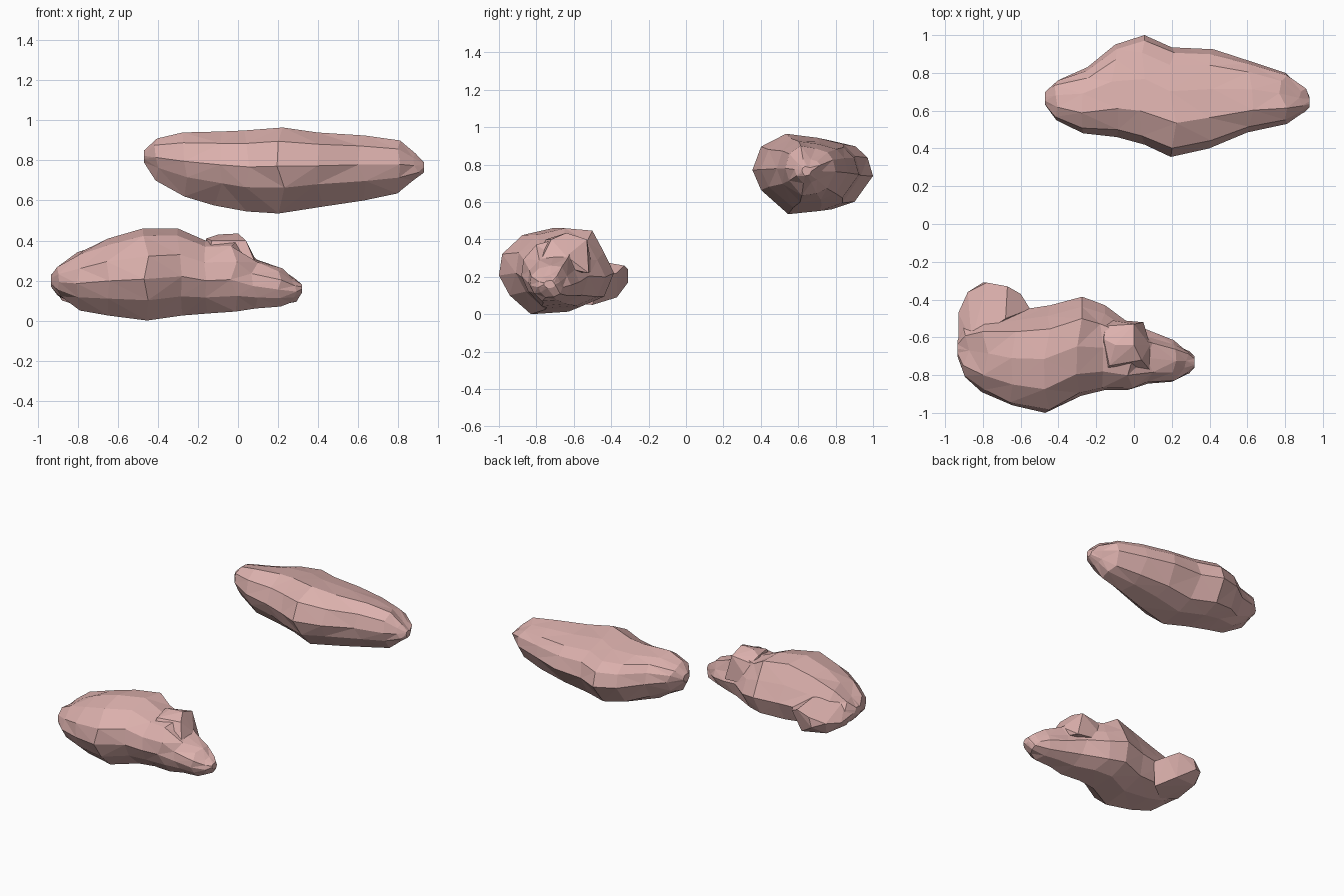
import bpy, bmesh, random

random.seed(4)
mat = bpy.data.materials.new("pink_stone")
mat.diffuse_color = (0.72, 0.44, 0.42, 1)


def finish(bm, name):
    bmesh.ops.recalc_face_normals(bm, faces=bm.faces[:])
    me = bpy.data.meshes.new(name)
    bm.to_mesh(me)
    bm.free()
    me.materials.append(mat)
    ob = bpy.data.objects.new(name, me)
    bpy.context.collection.objects.link(ob)
    return ob


def loft(name, sections, ring, jitter):
    """Skin a rock through (x, ymin, ymax, zmin, zmax) sections of a unit ring."""
    bm = bmesh.new()
    rows = []
    last = len(sections) - 1
    for i, (x, y0, y1, z0, z1) in enumerate(sections):
        row = []
        for u, v in ring:
            dx = 0 if i in (0, last) else random.uniform(-jitter, jitter)
            row.append(bm.verts.new((x + dx, y0 + u * (y1 - y0), z0 + v * (z1 - z0))))
        rows.append(row)
    n = len(ring)
    for a, b in zip(rows, rows[1:]):
        for k in range(n):
            bm.faces.new((a[k], a[(k + 1) % n], b[(k + 1) % n], b[k]))
    bm.faces.new(rows[0])
    bm.faces.new(rows[-1])
    bmesh.ops.triangulate(bm, faces=bm.faces[:])
    return finish(bm, name)


def hull(name, points):
    bm = bmesh.new()
    for p in points:
        bm.verts.new(p)
    bmesh.ops.convex_hull(bm, input=bm.verts[:])
    return finish(bm, name)


# upper rock: long smooth boulder
loft("upper_rock", [
    (-0.47, 0.63, 0.70, 0.79, 0.85),
    (-0.40, 0.55, 0.77, 0.70, 0.91),
    (-0.26, 0.48, 0.83, 0.62, 0.94),
    (-0.10, 0.46, 0.95, 0.575, 0.945),
    (0.04, 0.42, 1.00, 0.545, 0.95),
    (0.21, 0.355, 0.935, 0.535, 0.965),
    (0.41, 0.40, 0.925, 0.57, 0.94),
    (0.62, 0.485, 0.865, 0.60, 0.925),
    (0.79, 0.53, 0.80, 0.635, 0.90),
    (0.89, 0.58, 0.725, 0.70, 0.835),
    (0.93, 0.62, 0.67, 0.74, 0.79),
], [(0, .55), (.08, .84), (.31, 1), (.6, .95), (.84, .87), (.95, .72),
    (1, .48), (.83, .14), (.62, .04), (.33, 0), (.08, .3)], 0.022)

# lower rock: lumpy main body with a saddle and a tapered tip
loft("lower_rock", [
    (-0.935, -0.70, -0.62, 0.17, 0.23),
    (-0.89, -0.81, -0.53, 0.12, 0.28),
    (-0.79, -0.89, -0.48, 0.05, 0.35),
    (-0.64, -0.96, -0.46, 0.025, 0.41),
    (-0.46, -1.00, -0.43, 0.0, 0.46),
    (-0.29, -0.91, -0.385, 0.025, 0.46),
    (-0.17, -0.88, -0.43, 0.035, 0.40),
    (-0.02, -0.88, -0.52, 0.045, 0.40),
    (0.085, -0.845, -0.57, 0.06, 0.31),
    (0.21, -0.835, -0.615, 0.07, 0.26),
    (0.28, -0.79, -0.66, 0.09, 0.21),
    (0.32, -0.76, -0.70, 0.14, 0.18),
], [(0, .45), (.03, .7), (.22, .92), (.5, 1), (.78, .97), (.9, .7),
    (1, .45), (.9, .16), (.65, .03), (.3, 0), (.1, .22)], 0.018)

# knob standing on the lower rock
hull("rock_knob", [
    (-0.16, -0.61, 0.41), (-0.15, -0.54, 0.38), (0.0, -0.53, 0.40),
    (0.0, -0.64, 0.435), (-0.10, -0.64, 0.43), (0.04, -0.72, 0.40),
    (-0.13, -0.75, 0.40), (0.085, -0.64, 0.31), (0.09, -0.78, 0.28),
    (-0.18, -0.50, 0.24), (-0.17, -0.82, 0.25), (0.05, -0.52, 0.22)])

# low ledge at the back left of the lower rock
hull("rock_ledge", [
    (-0.93, -0.47, 0.18), (-0.88, -0.36, 0.20), (-0.78, -0.31, 0.24),
    (-0.80, -0.31, 0.17), (-0.67, -0.33, 0.26), (-0.60, -0.37, 0.22),
    (-0.55, -0.45, 0.20), (-0.93, -0.65, 0.20), (-0.86, -0.62, 0.28),
    (-0.68, -0.50, 0.29), (-0.86, -0.40, 0.11), (-0.68, -0.37, 0.09),
    (-0.88, -0.60, 0.10), (-0.60, -0.50, 0.05), (-0.75, -0.62, 0.06)])
